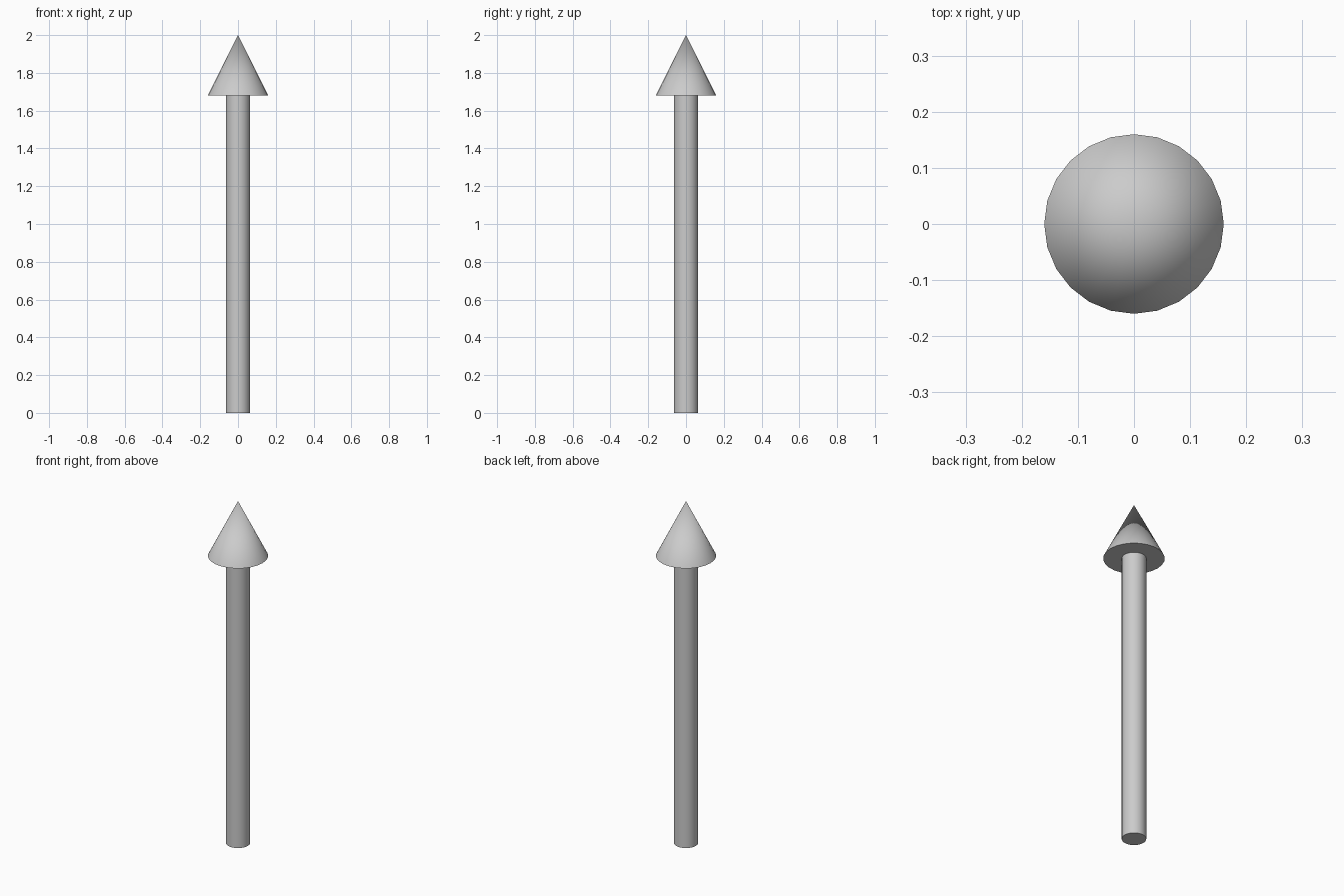
import bpy
import math

if "Cube" in bpy.data.objects:
    bpy.data.objects.remove(bpy.data.objects["Cube"])

SIDES = 24
HEAD_BASE = 1.68
TIP = 2.0


def round_part(name, r_bottom, r_top, z0, z1):
    """Upright closed cone or cylinder from z0 to z1, smooth around, sharp rims."""
    bpy.ops.mesh.primitive_cone_add(
        vertices=SIDES, radius1=r_bottom, radius2=r_top,
        depth=z1 - z0, location=(0, 0, (z0 + z1) / 2))
    obj = bpy.context.object
    obj.name = name
    bpy.ops.object.shade_smooth_by_angle(angle=math.radians(30))
    return obj


# Straight shaft standing on the ground
round_part("shaft", 0.064, 0.064, 0.0, HEAD_BASE)

# Pointed arrow head
round_part("arrow_head", 0.16, 0.0, HEAD_BASE, TIP)
